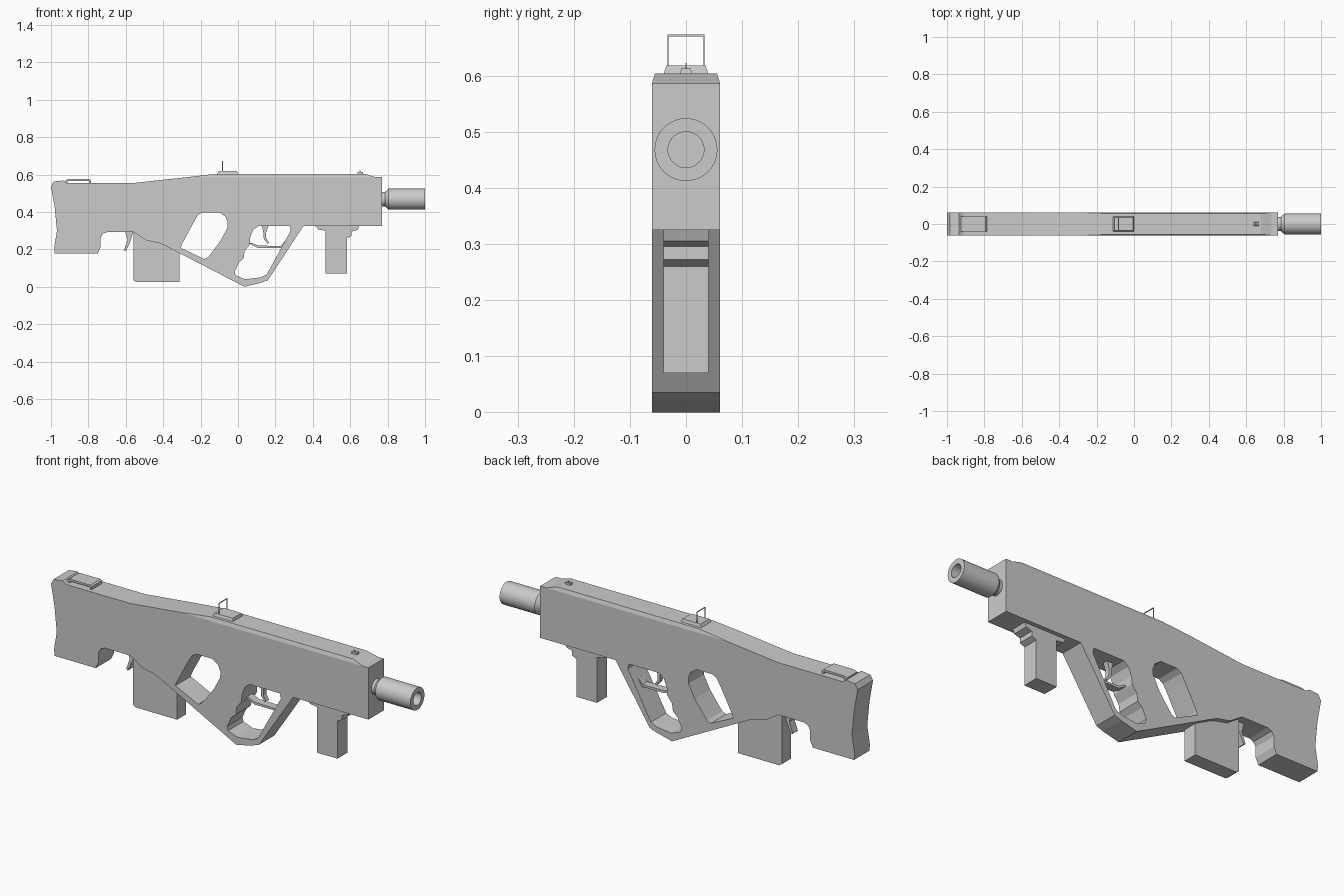
import bpy, bmesh, math
from mathutils import Vector

if "Cube" in bpy.data.objects:
    bpy.data.objects.remove(bpy.data.objects["Cube"])

grey = bpy.data.materials.new("light_grey")
grey.diffuse_color = (0.6, 0.6, 0.6, 1)
grey.use_nodes = True
grey.node_tree.nodes["Principled BSDF"].inputs["Base Color"].default_value = grey.diffuse_color


def add_mesh(name, bm):
    bmesh.ops.remove_doubles(bm, verts=bm.verts, dist=1e-5)
    bmesh.ops.recalc_face_normals(bm, faces=bm.faces)
    me = bpy.data.meshes.new(name)
    bm.to_mesh(me)
    bm.free()
    me.materials.append(grey)
    ob = bpy.data.objects.new(name, me)
    bpy.context.collection.objects.link(ob)
    return ob


def plate(name, half_width, *loops):
    """Side profile (x, z), later loops are holes, extruded along y."""
    cu = bpy.data.curves.new(name, 'CURVE')
    cu.dimensions = '2D'
    cu.fill_mode = 'BOTH'
    cu.extrude = half_width
    for loop in loops:
        sp = cu.splines.new('POLY')
        sp.points.add(len(loop) - 1)
        for p, (x, z) in zip(sp.points, loop):
            p.co = (x, z, 0, 1)
        sp.use_cyclic_u = True
        sp.use_smooth = False
    ob = bpy.data.objects.new(name, cu)
    bpy.context.collection.objects.link(ob)
    ob.rotation_euler.x = math.pi / 2
    cu.materials.append(grey)
    bpy.ops.object.select_all(action='DESELECT')
    ob.select_set(True)
    bpy.context.view_layer.objects.active = ob
    bpy.ops.object.convert(target='MESH')
    bpy.context.object.data.shade_flat()


def frustum(name, bottom, top):
    """Box between two rectangles given as (x0, x1, half_width, z)."""
    bm = bmesh.new()
    rings = []
    for x0, x1, w, z in (bottom, top):
        rings.append([bm.verts.new(c) for c in
                      ((x0, -w, z), (x1, -w, z), (x1, w, z), (x0, w, z))])
    lo, hi = rings
    bm.faces.new(lo[::-1])
    bm.faces.new(hi)
    for i in range(4):
        j = (i + 1) % 4
        bm.faces.new((lo[i], lo[j], hi[j], hi[i]))
    return add_mesh(name, bm)


# main body with thumbhole and trigger opening
outline = [(-1, .537), (-.985, .563), (-.935, .568), (-.915, .555), (-.557, .555),
           (-.27, .586), (.77, .586), (.77, .325), (.35, .325), (.16, .035),
           (.125, .022), (.035, 0), (-.31, .178), (-.39, .22), (-.42, .233),
           (-.49, .248), (-.557, .292), (-.70, .292), (-.722, .283), (-.735, .262),
           (-.735, .21), (-.75, .178), (-.98, .178), (-.983, .21), (-.968, .30),
           (-.98, .425)]
thumbhole = [(-.19, .398), (-.10, .398), (-.068, .375), (-.055, .345), (-.057, .315),
             (-.092, .248), (-.135, .19), (-.16, .158), (-.18, .148), (-.306, .208),
             (-.30, .227), (-.237, .345), (-.215, .382)]
trigger_opening = [(.11, .325), (.276, .325), (.282, .30), (.153, .065), (.12, .05),
                   (.04, .04), (-.012, .06), (-.018, .08), (.005, .13), (.03, .152),
                   (.035, .19), (.062, .225), (.065, .265), (.082, .305)]
plate("body", .061, outline, thumbhole, trigger_opening)

# bevelled top cover
frustum("top_cover", (-.27, .735, .061, .586), (-.115, .68, .055, .604))

# magazine and its release lever
plate("magazine", .036, [(-.56, .30), (-.56, .035), (-.545, .025), (-.314, .025), (-.314, .25)])
plate("magazine_release", .02, [(-.605, .30), (-.56, .30), (-.572, .25), (-.60, .19),
                                (-.61, .195), (-.59, .25)])

# foregrip and its mounting bracket
plate("foregrip", .04, [(.468, .31), (.468, .07), (.583, .07), (.583, .31)])
plate("foregrip_mount", .04, [(.41, .33), (.43, .305), (.468, .30), (.583, .26), (.608, .272),
                              (.608, .295), (.64, .305), (.65, .33)])

# trigger and its guard
plate("trigger", .012, [(.125, .33), (.165, .33), (.15, .29), (.15, .262), (.165, .235),
                        (.158, .23), (.138, .255), (.136, .29)])
plate("trigger_guard", .02, [(.055, .235), (.075, .235), (.105, .22), (.23, .218), (.25, .245),
                             (.26, .24), (.235, .207), (.105, .208), (.07, .225)])

# round barrel shroud with an open bore, turned around the x axis
bm = bmesh.new()
section = [(.76, 0), (.76, .038), (.785, .038), (.805, .056), (1, .056),
           (1, .032), (.84, .032), (.84, 0)]
vs = [bm.verts.new((x, 0, .468 + r)) for x, r in section]
edges = [bm.edges.new(pair) for pair in zip(vs, vs[1:])]
bmesh.ops.spin(bm, geom=vs + edges, cent=Vector((0, 0, .468)), axis=Vector((1, 0, 0)),
               angle=math.tau, steps=40)
barrel = add_mesh("barrel", bm)
bpy.ops.object.select_all(action='DESELECT')
barrel.select_set(True)
bpy.context.view_layer.objects.active = barrel
bpy.ops.object.shade_smooth_by_angle(angle=math.radians(30))

# rear sight: tapered base and thin wire arch
frustum("rear_sight_base", (-.115, 0, .041, .60), (-.105, -.005, .035, .618))
frustum("rear_sight_bar", (-.085, -.081, .033, .670), (-.085, -.081, .033, .673))
for side, label in ((-1, "left"), (1, "right")):
    post = frustum("rear_sight_post_" + label, (-.085, -.081, .0012, .61), (-.085, -.081, .0012, .672))
    post.location.y = side * .032

# front sight
frustum("front_sight_base", (.637, .67, .01, .60), (.64, .667, .009, .613))
frustum("front_sight_post", (.648, .656, .002, .61), (.649, .655, .001, .622))

# flat carrying loop on the stock
plate("stock_loop", .041, [(-.925, .55), (-.925, .568), (-.91, .576), (-.795, .576), (-.787, .57),
                           (-.787, .55), (-.797, .55), (-.797, .566), (-.908, .566), (-.915, .55)])
